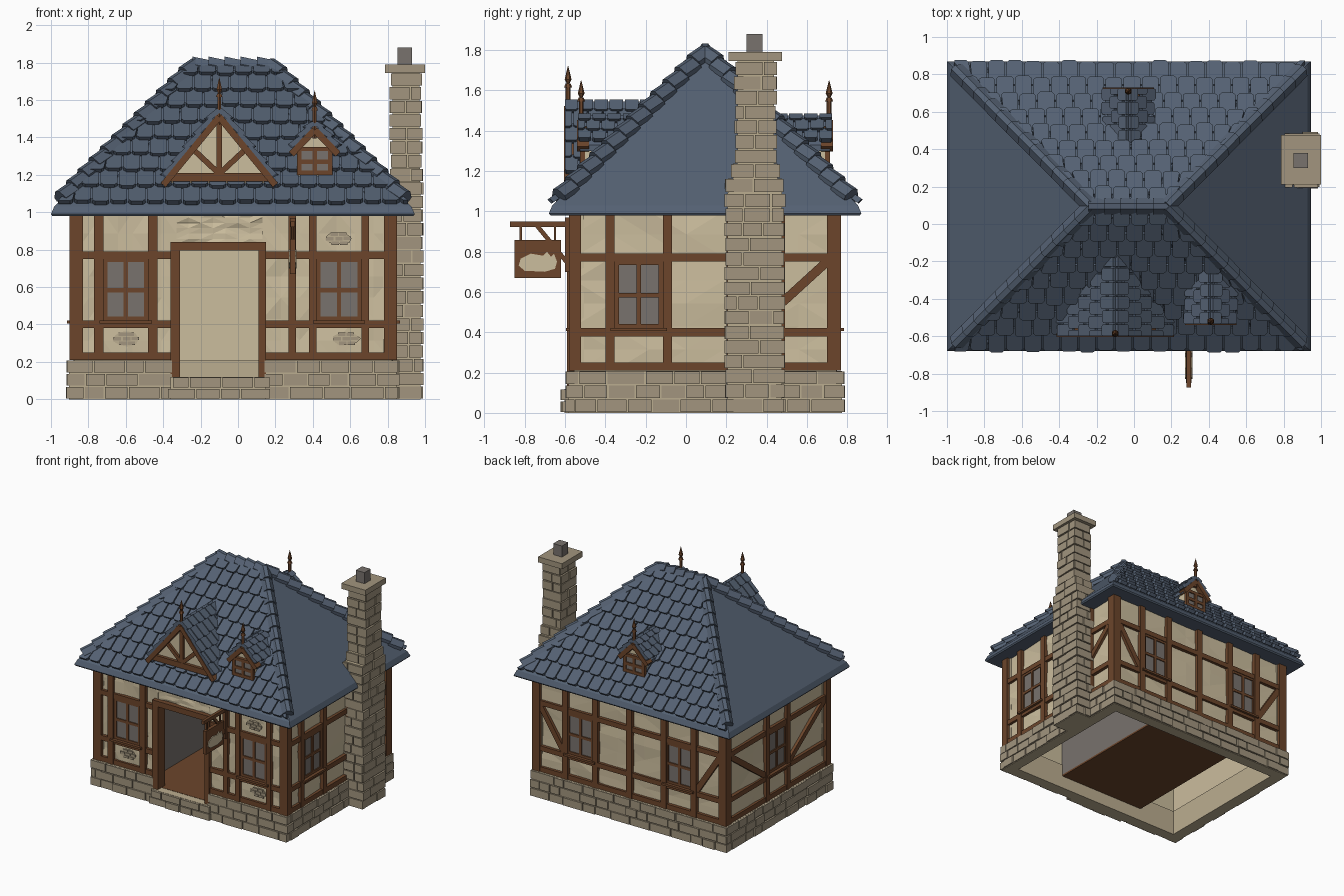
import bpy, bmesh, math, random
from mathutils import Vector as V, Matrix

if "Cube" in bpy.data.objects:
    bpy.data.objects.remove(bpy.data.objects["Cube"])
rng = random.Random(4)

def mat(name, *c):
    m = bpy.data.materials.new(name); m.diffuse_color = (*c, 1); return m
PLASTER = mat("plaster", .60, .51, .34); WOOD = mat("wood", .15, .06, .024)
STONE = mat("stone", .36, .30, .21); MORTAR = mat("mortar", .50, .42, .28)
SLATE = mat("slate", .09, .12, .17); GLASS = mat("glass", .19, .17, .155)

def finish(bm, name, m):
    bmesh.ops.recalc_face_normals(bm, faces=bm.faces)
    me = bpy.data.meshes.new(name); bm.to_mesh(me); bm.free()
    me.materials.append(m)
    ob = bpy.data.objects.new(name, me); bpy.context.collection.objects.link(ob)
    return ob

# Extrude a 2D outline between depths d0 and d1 through a mapping M(u, v, d)
def prism(bm, pts, M, d0, d1):
    a, b = [[bm.verts.new(M(u, v, d)) for u, v in pts] for d in (d0, d1)]
    bm.faces.new(a[::-1]); bm.faces.new(b)
    for i in range(len(a)):
        j = (i + 1) % len(a); bm.faces.new((a[i], a[j], b[j], b[i]))

def rect(bm, M, u0, u1, v0, v1, d0, d1):
    prism(bm, [(u0, v0), (u1, v0), (u1, v1), (u0, v1)], M, d0, d1)

def bar(bm, M, p, q, w, d0, d1):
    p, q = V(p), V(q); t = (q - p).normalized() * w / 2; n = V((-t.y, t.x))
    prism(bm, [p - n, q - n, q + n, p + n], M, d0, d1)

XYZ = lambda x, z, y: (x, y, z)
def sides(x0, x1, y0, y1):
    return [(lambda u, z, d: (u, y0 - d, z), x0, x1), (lambda u, z, d: (x1 + d, u, z), y0, y1),
            (lambda u, z, d: (u, y1 + d, z), x0, x1), (lambda u, z, d: (x0 - d, u, z), y0, y1)]

# Courses of random stones on one side
def stones(bm, M, lo, hi, z0, z1, n, d=.012):
    h = (z1 - z0) / n
    for k in range(n):
        u = lo - rng.uniform(0, .08)
        while u < hi - .02:
            w = rng.uniform(.09, .19)
            a, b = max(u, lo - d), min(u + w, hi + d)
            if hi - b < .04: b = hi + d
            if b - a > .02:
                rect(bm, M, a + .004, b - .004, z0 + k*h + .004, z0 + (k+1)*h - .004, -.03, d + rng.uniform(-.006, .004))
            u = b

# ---- stone plinth with door step
base, mortar = bmesh.new(), bmesh.new()
PL = sides(-.903, .848, -.583, .773)
for i, (M, lo, hi) in enumerate(PL):
    for a, b in ([(lo, -.36), (.15, hi)] if i == 0 else [(lo, hi)]):
        stones(base, M, a, b, 0, .21, 3)
        rect(mortar, M, a, b, 0, .207, -.09, 0)
stones(base, PL[0][0], -.35, .14, 0, .12, 2, .035)
rect(mortar, PL[0][0], -.36, .15, 0, .118, -.09, .02)
finish(base, "plinth_stones", STONE); finish(mortar, "plinth_mortar", MORTAR)

# ---- uneven plaster walls
WALL = sides(-.875, .825, -.555, .745)
FRONT, RIGHT, BACK, LEFT = [w[0] for w in WALL]
def plaster(name, M, u0, u1, z0, z1):
    bm = bmesh.new(); rect(bm, lambda u, v, d: (u, v, d), u0, u1, z0, z1, -.05, 0)
    bmesh.ops.subdivide_edges(bm, edges=bm.edges[:], cuts=6, use_grid_fill=True)
    for v in bm.verts:
        if v.co.z > -.001: v.co.z = rng.uniform(-.010, .004)
    bmesh.ops.triangulate(bm, faces=bm.faces[:])
    for v in bm.verts: v.co = M(*v.co)
    finish(bm, name, PLASTER)
plaster("wall_front_left", FRONT, -.875, -.33, .2, 1)
plaster("wall_front_right", FRONT, .13, .825, .2, 1)
plaster("wall_front_top", FRONT, -.33, .13, .8, 1)
for n, i in (("right", 1), ("back", 2), ("left", 3)):
    plaster("wall_" + n, WALL[i][0], WALL[i][1], WALL[i][2], .2, 1)

# ---- timber framing: posts, rail spans, windows, braces per side
timber, glass = bmesh.new(), bmesh.new()
def window(M, u, z0, z1, hw, t=.022):
    rect(glass, M, u - hw, u + hw, z0, z1, -.01, .007)
    zm = (z0 + z1) / 2 - .005
    for a, b, c, d in ((u-hw, u-hw+t, z0, z1), (u+hw-t, u+hw, z0, z1), (u-hw, u+hw, z0, z0+t),
                       (u-hw, u+hw, z1-t, z1), (u-t/2, u+t/2, z0, z1), (u-hw, u+hw, zm-t/2, zm+t/2)):
        rect(timber, M, a, b, c, d, -.01, .015)
RY = [(-.58, .77)]
FRAMES = [
    (FRONT, [(-.9, -.83), (-.77, -.72), (-.48, -.43), (.27, .31), (.38, .42), (.66, .70), (.78, .85)],
     [(-.88, -.36), (.15, .83)], [-.60, .54], []),
    (RIGHT, [(-.58, -.52), (-.4, -.355), (-.115, -.07), (.2, .25), (.44, .49), (.70, .77)], RY, [-.235], [((.71, .76), (.48, .55))]),
    (BACK, [(-.9, -.83), (-.63, -.58), (-.36, -.31), (-.05, 0), (.26, .31), (.53, .58), (.78, .85)],
     [(-.9, .85)], [-.47, .42], [((-.84, .76), (-.62, .42)), ((.79, .76), (.57, .42))]),
    (LEFT, [(-.58, -.52), (-.06, -.015), (.205, .25), (.70, .77)], RY, [.095],
     [((-.53, .76), (-.05, .42)), ((.71, .76), (.24, .42))])]
for M, posts, spans, wins, braces in FRAMES:
    for a, b in posts: rect(timber, M, a, b, .21, .99, -.02, .025)
    for a, b in spans:
        for z0, z1 in ((.21, .25), (.38, .42), (.75, .79)): rect(timber, M, a, b, z0, z1, -.02, .02)
    for u in wins:
        window(M, u, .42, .755, .12)
        rect(timber, M, u - .14, u + .14, .405, .422, 0, .04)
    for p, q in braces: bar(timber, M, p, q, .045, -.02, .018)
# door frame
for a, b, z0, z1 in ((-.36, -.31, .12, .84), (.11, .15, .12, .84), (-.36, .15, .795, .84)):
    rect(timber, FRONT, a, b, z0, z1, -.06, .035)

# ---- room behind the door
bm = bmesh.new(); rect(bm, XYZ, -.48, .31, .105, .12, -.54, .6); finish(bm, "floor", WOOD)
bm = bmesh.new()
for x in (-.48, .29): rect(bm, XYZ, x, x + .02, .12, .98, -.5, .6)
finish(bm, "inner_walls", GLASS)

# ---- patches of exposed brick in the front plaster
patch, bricks = bmesh.new(), bmesh.new()
for u, z in ((.535, .86), (-.60, .325), (.575, .325)):
    prism(patch, [(u + .075*math.cos(t*.7)*rng.uniform(.8, 1.1), z + .042*math.sin(t*.7)*rng.uniform(.7, 1.1)) for t in range(9)], FRONT, -.01, .007)
    for du, dz in ((-.045, -.002), (.005, -.002), (.05, 0), (-.02, .022), (.025, .022), (-.015, -.026), (.03, -.026)):
        rect(bricks, FRONT, u+du-.02, u+du+.02, z+dz-.009, z+dz+.009, 0, .013)
finish(patch, "patch_mortar", MORTAR); finish(bricks, "patch_bricks", STONE)

# ---- chimney: stone courses round a tapering core
chim, core = bmesh.new(), bmesh.new()
N = 24
for k in range(N):
    z0, z1 = 1.745 * k / N, 1.745 * (k + 1) / N
    t = min(1, max(0, ((z0 + z1) / 2 - 1.12) / .14))
    x0, x1, y0, y1 = .815 + .01*t, .977 - .006*t, .205 + .05*t, .477 - .04*t
    rect(core, XYZ, x0, x1, z0, z1, y0, y1)
    for M, lo, hi in sides(x0, x1, y0, y1): stones(chim, M, lo, hi, z0, z1, 1)
rect(chim, XYZ, .785, 1.0, 1.745, 1.79, .21, .475)
finish(chim, "chimney_stones", STONE); finish(core, "chimney_core", MORTAR)
bm = bmesh.new(); rect(bm, XYZ, .852, .93, 1.78, 1.88, .30, .38); finish(bm, "chimney_pot", GLASS)

# ---- main roof: eave slab, hipped core, slates, hip caps
C = V((-.0275, .095, 0)); HX, HY, RX, Z0, RISE = .95, .755, .2, 1.02, .77
bm = bmesh.new()
rings = [[bm.verts.new(C + V((sx*hx, sy*hy, z))) for sx, sy in ((-1, -1), (1, -1), (1, 1), (-1, 1))]
         for hx, hy, z in ((.965, .768, .98), (.9725, .775, .99), (.955, .758, 1.03))]
bm.faces.new(rings[0][::-1])
for a, b in zip(rings, rings[1:]):
    for i in range(4): bm.faces.new((a[i], a[(i+1) % 4], b[(i+1) % 4], b[i]))
p, q = [bm.verts.new(C + V((s * RX, 0, Z0 + RISE))) for s in (-1, 1)]
a, b, c, d = rings[2]
for f in ((a, b, q, p), (b, c, q), (c, d, p, q), (d, a, p)): bm.faces.new(f)
finish(bm, "roof_core", SLATE)

def tiles(bm, M, L, rows, w, lo, hi, lift=.028, ch=.014):
    h = L / rows
    for k in range(rows):
        s0 = k * h + .015; s1 = min(s0 + h * 1.25, L)
        u = lo(s0) + (-.5 * w if k % 2 else -.1 * w)
        while u < hi(s0):
            j = s0 + rng.uniform(-.008, .008); a, b = u + .004, u + w - .004
            if min(b, hi(s0)) - max(a, lo(s0)) > .02:
                pts = [(a+ch, j), (b-ch, j), (b, j+ch), (b, s1), (a, s1), (a, j+ch)]
                pts = [(min(max(x, lo(s)), hi(s)), s) for x, s in pts]
                prism(bm, pts, lambda x, s, d: M(x, s, d + lift*(1 - (s - s0)/(s1 - s0))), -.012, .017)
            u += w
    bmesh.ops.dissolve_degenerate(bm, dist=1e-5, edges=bm.edges[:])

def plane(o, r, up):
    r, up = V(r).normalized(), V(up).normalized(); n = r.cross(up)
    if n.z < 0: n = -n
    return lambda u, s, d: o + r*u + up*s + n*d

slates = bmesh.new()
for r, i, H, R, run in (((1,0,0), (0,1,0), HX, RX, HY), ((1,0,0), (0,-1,0), HX, RX, HY),
                        ((0,1,0), (-1,0,0), HY, 0, HX-RX), ((0,1,0), (1,0,0), HY, 0, HX-RX)):
    L = math.hypot(run, RISE); i = V(i)
    wid = lambda s: H - (H - R) * s / L
    tiles(slates, plane(C - i*run + V((0, 0, Z0)), r, i*run + V((0, 0, RISE))), L, 9, .097, lambda s: -wid(s), wid)
finish(slates, "roof_slates", SLATE)

def caps(bm, a, b, n):
    dr = (b - a); L = dr.length / n; dr.normalize()
    sd = dr.cross(V((0, 0, 1))).normalized(); up = sd.cross(dr)
    for k in range(n):
        prism(bm, [(-.045, -.005), (-.015, .035), (.015, .035), (.045, -.005), (.04, -.03), (-.04, -.03)],
              lambda u, v, d: a + dr*d + sd*u + up*(v + .018*(1 - (d - k*L)/L)), k*L + .004, (k+1)*L + .006)
bm = bmesh.new()
for sx in (-1, 1):
    for sy in (-1, 1):
        caps(bm, C + V((sx*(HX-.03), sy*(HY-.03), Z0 + .045)), C + V((sx*RX, 0, Z0 + RISE)), 12)
caps(bm, C + V((-RX-.02, 0, Z0 + RISE - .01)), C + V((RX+.01, 0, Z0 + RISE - .01)), 5)
finish(bm, "ridge_caps", SLATE)

# ---- dormers with finials
dslate, dwall, finial = bmesh.new(), bmesh.new(), bmesh.new()
def dormer(cx, yf, sg, w, zl, za, big):
    D = lambda u, z, d: (cx + u, yf + sg*d, z)
    depth = (za - Z0)/1.02 - (abs(C.y - HY - yf) if sg < 0 else abs(C.y + HY - yf)) + .03
    prism(dslate, [(-w, zl), (0, za), (w, zl), (w, zl-.03), (0, za-.04), (-w, zl-.03)], D, -depth, .015)
    prism(dwall, [(-w+.02, zl-.01), (w-.02, zl-.01), (0, za-.03)], D, -depth, -.01)
    L = math.hypot(w, za - zl)
    for s in (-1, 1):
        M = plane(V((cx + s*w, yf + sg*.025, zl)), (0, -sg, 0), (-s*w, 0, za - zl))
        tiles(dslate, M, L, 5 if big else 3, .075, lambda t: 0, lambda t: min(depth + .02, depth*t/L + .16), .018, .01)
        bar(timber, D, (s*w, zl - .02), (0, za - .035), .035, -.03, .03)
    if big:
        rect(timber, D, -w+.03, w-.03, zl, zl + .045, -.03, .015)
        rect(timber, D, -.015, .015, zl, za - .03, -.03, .014)
        for s in (-1, 1): bar(timber, D, (0, zl + .04), (s*w*.48, zl + (za-zl)*.46), .03, -.03, .01)
    else:
        rect(dwall, D, -.088, .088, 1.14, zl + .03, -.3, -.01)
        window(D, 0, 1.2, zl + .02, .095, .024)
        rect(timber, D, -.06, .06, zl + .07, zl + .09, -.02, .012)
    z = za - .08
    for r1, r2, h in ((.012, .012, .15), (.02, .012, .02), (.007, .017, .02), (.017, .001, .065)):
        bmesh.ops.create_cone(finial, cap_ends=True, segments=6, radius1=r1, radius2=r2, depth=h,
                              matrix=Matrix.Translation((cx, yf + sg*.01, z + h/2)))
        z += h
dormer(-.10, -.575, -1, .30, 1.165, 1.545, True)
dormer(.41, -.51, -1, .125, 1.33, 1.475, False)
dormer(-.03, .70, 1, .125, 1.33, 1.475, False)
finish(dslate, "dormer_slates", SLATE); finish(dwall, "dormer_walls", PLASTER)
finish(finial, "finials", WOOD); finish(timber, "timber_frame", WOOD); finish(glass, "window_panes", GLASS)

# ---- hanging sign
S = lambda u, z, d: (.293 + d, u, z)
bm = bmesh.new()
rect(bm, S, -.873, -.57, .922, .95, -.012, .012)
rect(bm, S, -.60, -.57, .70, .97, -.014, .014)
bar(bm, S, (-.585, .74), (-.74, .93), .022, -.009, .009)
for u in (-.82, -.65): rect(bm, S, u - .006, u + .006, .85, .93, -.005, .005)
rect(bm, S, -.85, -.62, .67, .858, -.014, .014)
finish(bm, "sign", WOOD)
bm = bmesh.new()
prism(bm, [(-.83, .73), (-.80, .705), (-.70, .70), (-.65, .715), (-.64, .75), (-.655, .79), (-.67, .775),
           (-.69, .80), (-.71, .78), (-.77, .79), (-.82, .765)], S, -.02, .02)
finish(bm, "sign_emblem", PLASTER)

for m in bpy.data.materials:
    if m.users and not m.is_grease_pencil:
        m.use_nodes = True
        m.node_tree.nodes["Principled BSDF"].inputs["Base Color"].default_value = m.diffuse_color
